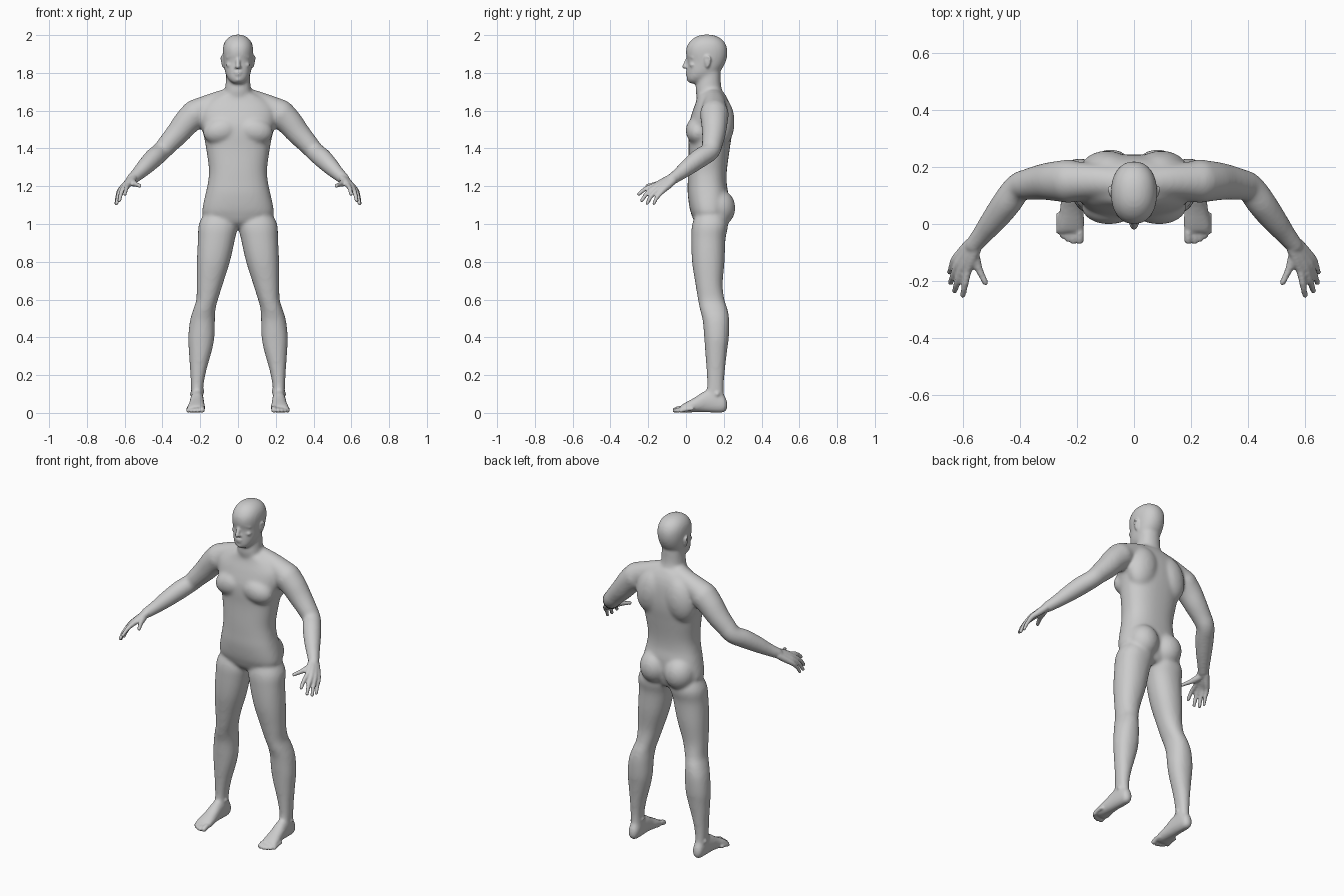
import bpy, bmesh, math
from mathutils import Vector, Matrix


def spline(rows, n=5):
    """Catmull-Rom through tuples of any length."""
    out = []
    for i in range(len(rows) - 1):
        p = [rows[min(max(k, 0), len(rows) - 1)] for k in (i - 1, i, i + 1, i + 2)]
        for s in range(n):
            t = s / n
            out.append([0.5 * (2 * b + (c - a) * t + (2 * a - 5 * b + 4 * c - d) * t * t
                               + (3 * b - a - 3 * c + d) * t ** 3) for a, b, c, d in zip(*p)])
    out.append(list(rows[-1]))
    return out


def skin(bm, rings):
    loops = [[bm.verts.new(co) for co in r] for r in rings]
    n = len(loops[0])
    for a, b in zip(loops, loops[1:]):
        for i in range(n):
            bm.faces.new((a[i], a[(i + 1) % n], b[(i + 1) % n], b[i]))
    bm.faces.new(loops[0][::-1])
    bm.faces.new(loops[-1])


def loft(bm, rows, axis='z', power=2.2, side=1, sides=36):
    """Rows are (position on axis, x min, x max, other min, other max)."""
    rings = []
    for t, x0, x1, b0, b1 in spline(rows):
        ring = []
        for i in range(sides):
            a = 2 * math.pi * i / sides
            c, s = math.cos(a), math.sin(a)
            c = math.copysign(abs(c) ** (2 / power), c)
            s = math.copysign(abs(s) ** (2 / power), s)
            x = side * ((x0 + x1) / 2 + c * (x1 - x0) / 2)
            o = (b0 + b1) / 2 + s * (b1 - b0) / 2
            ring.append((x, o, t) if axis == 'z' else (x, t, o))
        rings.append(ring)
    skin(bm, rings)


def centred(rows):
    return [(z, -w, w, f, b) for z, w, f, b in rows]


def ball(bm, loc, size, side=1, tilt=0, seg=16):
    """Ellipsoid, tilted about y."""
    rot = Matrix.Rotation(tilt, 3, 'Y')
    rings = []
    for j in range(seg // 2 + 1):
        lat = (j / (seg // 2) - 0.5) * math.pi * 0.98
        ring = []
        for i in range(seg):
            a = 2 * math.pi * i / seg
            p = Vector((math.cos(a) * math.cos(lat), math.sin(a) * math.cos(lat), math.sin(lat)))
            co = rot @ (p * Vector(size)[0] if len(set(size)) == 1
                        else Vector(u * v for u, v in zip(p, size))) + Vector(loc)
            ring.append((co.x * side, co.y, co.z))
        rings.append(ring)
    skin(bm, rings)


def tube(bm, rows, side=1, sides=14):
    """Round tube along (x, y, z, radius) rows, with ball ends."""
    pts = spline(rows)
    rings = []
    for i, (x, y, z, r) in enumerate(pts):
        d = Vector(pts[min(i + 1, len(pts) - 1)][:3]) - Vector(pts[max(i - 1, 0)][:3])
        u = d.cross(Vector((1, 1, 0))).normalized()
        v = d.cross(u).normalized()
        ring = []
        for k in range(sides):
            a = 2 * math.pi * k / sides
            co = Vector((x, y, z)) + (u * math.cos(a) + v * math.sin(a)) * r
            ring.append((co.x * side, co.y, co.z))
        rings.append(ring)
    skin(bm, rings)
    for x, y, z, r in (pts[0], pts[-1]):
        ball(bm, (x, y, z), (r, r, r), side)


def fuse(bm, name, voxel, smooth, grow):
    """Merge overlapping parts into one smooth skin and return the object."""
    bmesh.ops.recalc_face_normals(bm, faces=bm.faces)
    me = bpy.data.meshes.new(name)
    bm.to_mesh(me)
    bm.free()
    ob = bpy.data.objects.new(name, me)
    bpy.context.collection.objects.link(ob)
    m = ob.modifiers.new("merge", 'REMESH')
    m.mode, m.voxel_size = 'VOXEL', voxel
    m = ob.modifiers.new("smooth", 'SMOOTH')
    m.factor, m.iterations = 0.5, smooth
    m = ob.modifiers.new("grow", 'DISPLACE')
    m.strength, m.mid_level = grow, 0
    deps = bpy.context.evaluated_depsgraph_get()
    baked = bpy.data.meshes.new_from_object(ob.evaluated_get(deps))
    ob.modifiers.clear()
    ob.data = baked
    baked.polygons.foreach_set("use_smooth", [True] * len(baked.polygons))
    return ob


# ---- main masses, blended heavily ----
bm = bmesh.new()
# torso
loft(bm, centred([(.985, .06, .08, .19), (1.01, .11, .05, .205), (1.05, .18, .033, .215),
                  (1.09, .183, .022, .22), (1.16, .168, .013, .22), (1.22, .155, .013, .211),
                  (1.29, .15, .014, .213), (1.40, .165, .018, .228), (1.47, .178, .016, .238),
                  (1.53, .195, .02, .24), (1.60, .20, .04, .235), (1.65, .16, .058, .222),
                  (1.69, .09, .066, .2)]), power=2.4)
# neck
loft(bm, centred([(1.62, .075, .075, .215), (1.70, .066, .055, .19), (1.74, .062, .058, .181),
                  (1.80, .058, .07, .18)]))
# skull and jaw
loft(bm, centred([(1.748, .025, .018, .06), (1.765, .045, .008, .10), (1.79, .06, .007, .15),
                  (1.82, .068, .008, .185), (1.86, .073, .011, .207), (1.90, .077, .003, .216),
                  (1.935, .076, .006, .213), (1.965, .066, .024, .198), (1.987, .045, .052, .17),
                  (1.999, .018, .085, .135)]))
for s in (1, -1):
    # leg
    loft(bm, [(1.08, .04, .16, .07, .19), (1.0, .006, .203, .037, .218), (.92, .02, .208, .032, .205),
              (.80, .047, .214, .036, .2), (.68, .085, .215, .054, .19), (.60, .110, .217, .067, .2),
              (.55, .123, .232, .077, .216), (.49, .126, .25, .092, .225), (.40, .129, .26, .1, .223),
              (.33, .142, .257, .105, .214), (.23, .17, .25, .112, .203), (.15, .186, .246, .115, .197),
              (.10, .188, .244, .11, .198), (.05, .186, .245, .11, .2)], side=s)
    # foot
    loft(bm, [(.217, .205, .228, .022, .05), (.2, .19, .242, .004, .09), (.15, .186, .246, .003, .11),
              (.1, .184, .25, .006, .112), (.05, .18, .257, .007, .08), (0, .175, .268, .004, .052),
              (-.03, .175, .272, .004, .034)], axis='y', side=s)
    # arm
    tube(bm, [(.225, .15, 1.583, .073), (.27, .15, 1.54, .067), (.315, .148, 1.485, .06),
              (.365, .14, 1.43, .052), (.405, .128, 1.385, .047), (.445, .075, 1.35, .048),
              (.49, .015, 1.305, .042), (.53, -.035, 1.265, .033), (.565, -.078, 1.235, .027)],
         side=s, sides=28)
    # shoulder slope, chest, shoulder blade and buttock
    tube(bm, [(.03, .14, 1.665, .055), (.12, .15, 1.637, .057), (.225, .15, 1.588, .068)], s, 28)
    ball(bm, (.088, .062, 1.495), (.095, .06, .068), s, .25, 28)
    ball(bm, (.095, .185, 1.54), (.09, .068, .13), s, -.2, 28)
    ball(bm, (.082, .172, 1.085), (.085, .086, .095), s, 0, 28)
core = fuse(bm, "body_core", .01, 9, .003)

# ---- fine parts, blended lightly ----
bm = bmesh.new()
bm.from_mesh(core.data)
bpy.data.objects.remove(core)
# nose and lips
tube(bm, [(0, .012, 1.88, .009), (0, .001, 1.855, .01), (0, -.008, 1.834, .012)])
ball(bm, (0, .007, 1.803), (.021, .009, .006))
ball(bm, (0, .008, 1.791), (.018, .009, .006))
ball(bm, (0, .018, 1.765), (.02, .014, .012))

# knuckle, middle joint, tip of each finger
fingers = [((.582, -.163, 1.205), (.592, -.213, 1.187), (.599, -.25, 1.158)),
           ((.603, -.158, 1.197), (.618, -.204, 1.165), (.628, -.234, 1.124)),
           ((.619, -.146, 1.185), (.634, -.184, 1.148), (.642, -.205, 1.11)),
           ((.628, -.126, 1.173), (.64, -.155, 1.138), (.647, -.17, 1.107))]
middle = Vector((.608, -.148, 1.19))
wrist = Vector((.566, -.08, 1.234))
for s in (1, -1):
    # fingers, running from the wrist so that they form the palm
    for i, (k, j, t) in enumerate(fingers):
        base = wrist + (Vector(k) - middle) * .45
        mid = (base + Vector(k)) / 2
        r = .0098 if i == 3 else .011
        tube(bm, [(*base, .019), (*mid, .0175), (*k, .0135), (*j, r), (*t, r - .002)], side=s)
    # thumb
    tube(bm, [(.566, -.085, 1.23, .02), (.556, -.125, 1.218, .018), (.54, -.165, 1.21, .012),
              (.52, -.206, 1.202, .0095)], side=s)
    # toes
    for x, y, r in ((.19, -.056, .014), (.213, -.06, .0105), (.232, -.053, .01),
                    (.249, -.042, .0095), (.263, -.027, .009)):
        tube(bm, [(x, y + .06, .022, r), (x, y + .025, r + .009, r), (x, y, r + .001, r)], side=s)
    # ear with raised rim
    ball(bm, (.077, .113, 1.856), (.009, .016, .028), s, .15)
    tube(bm, [(.077, .1, 1.868, .005), (.083, .106, 1.886, .005), (.087, .122, 1.885, .005),
              (.086, .127, 1.865, .005), (.078, .113, 1.833, .006)], side=s, sides=12)
    # brow, cheek and nostril
    tube(bm, [(.012, .014, 1.887, .008), (.034, .019, 1.89, .008), (.054, .036, 1.882, .008)], side=s)
    ball(bm, (.042, .037, 1.842), (.02, .018, .016), s)
    ball(bm, (.011, .004, 1.83), (.008, .011, .007), s)
    # ankle bones
    ball(bm, (.187, .15, .115), (.008, .014, .014), s)
    ball(bm, (.245, .165, .1), (.008, .014, .014), s)
body = fuse(bm, "body", .006, 3, .001)

# eyeballs
for s, label in ((1, "left_eye"), (-1, "right_eye")):
    bm = bmesh.new()
    ball(bm, (.031, .034, 1.866), (.014, .014, .0105), s)
    bmesh.ops.recalc_face_normals(bm, faces=bm.faces)
    me = bpy.data.meshes.new(label)
    bm.to_mesh(me)
    bm.free()
    me.polygons.foreach_set("use_smooth", [True] * len(me.polygons))
    bpy.context.collection.objects.link(bpy.data.objects.new(label, me))
